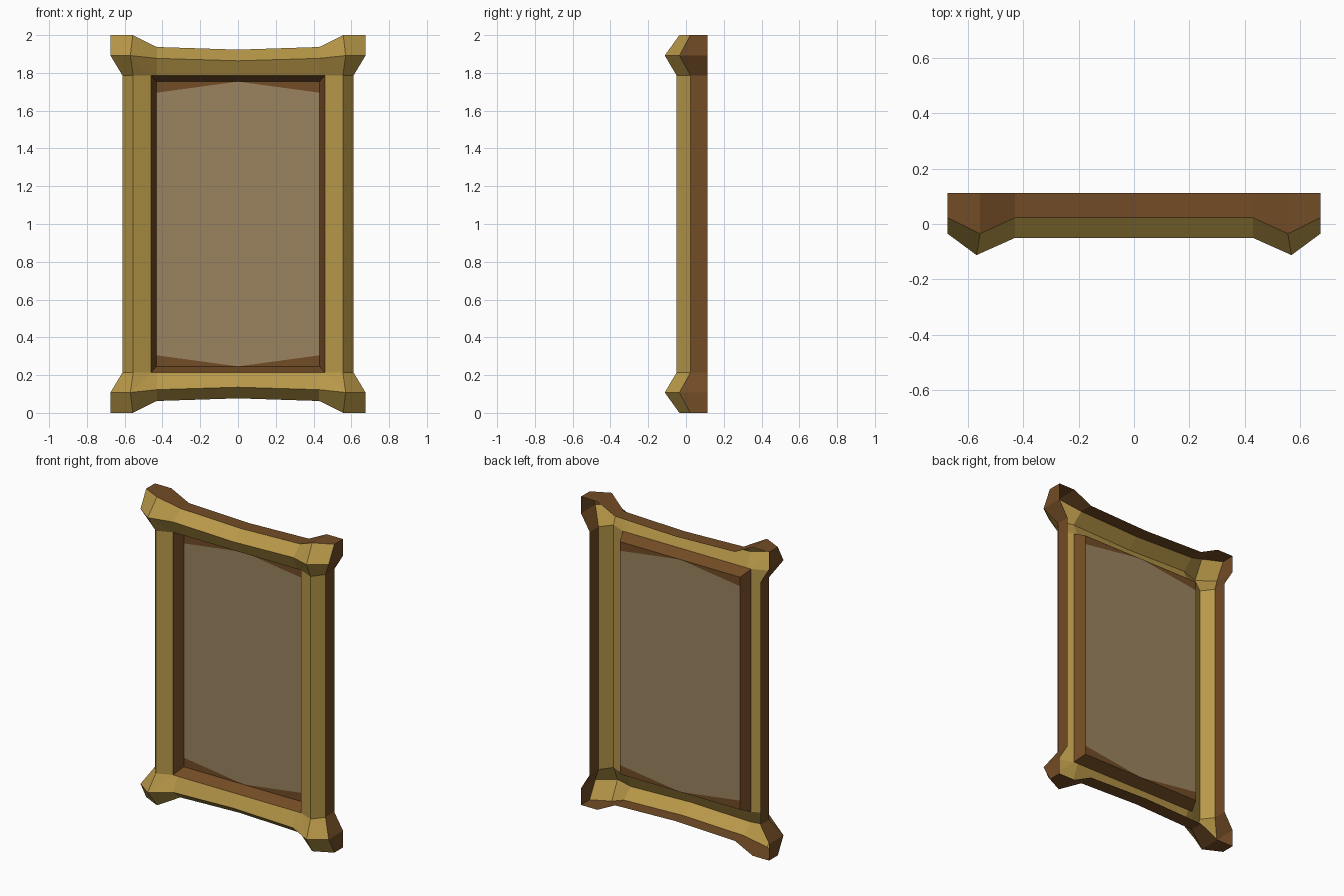
import bpy, bmesh
from mathutils import Vector

if "Cube" in bpy.data.objects:
    bpy.data.objects.remove(bpy.data.objects["Cube"])


def material(name, rgb):
    m = bpy.data.materials.new(name)
    m.diffuse_color = (*rgb, 1)
    m.use_nodes = True
    m.node_tree.nodes["Principled BSDF"].inputs["Base Color"].default_value = m.diffuse_color
    return m


GOLD = material("old gold", (0.479, 0.314, 0.066))
BROWN = material("dark wood", (0.171, 0.072, 0.019))
GLASS = material("dull mirror", (0.330, 0.230, 0.118))


def quarter(name, faces, mat, hint):
    """Build the upper right quarter and mirror it in x and z; hint gives the facing side."""
    bm = bmesh.new()
    for pts in faces:
        f = bm.faces.new([bm.verts.new(p) for p in pts])
        f.normal_update()
        if f.normal.dot(hint(f.calc_center_median())) < 0:
            f.normal_flip()
    bmesh.ops.remove_doubles(bm, verts=bm.verts, dist=0.0005)
    me = bpy.data.meshes.new(name)
    bm.to_mesh(me)
    bm.free()
    me.materials.append(mat)
    ob = bpy.data.objects.new(name, me)
    bpy.context.collection.objects.link(ob)
    ob.location.z = 1
    mod = ob.modifiers.new("mirror", 'MIRROR')
    mod.use_axis = (True, False, True)
    mod.merge_threshold = 0.0005
    return ob


def strips(a, b):
    return [(a[i], a[i + 1], b[i + 1], b[i]) for i in range(len(a) - 1)]


front = lambda c: Vector((0, -1, 0))
outward = lambda c: Vector((c.x if c.x > 0.6 else 0, 0, c.z if c.z > 0.85 else 0))
inward = lambda c: Vector((-c.x if c.x > 0.44 else 0, 0, -c.z))

YO, YR, YI, YP, YB = 0.023, -0.05, -0.01, 0.062, 0.1125

# outer edge from top middle, round the corner, to side middle (z from the centre)
outer = [(0, YO, .923), (.43, YO, .937), (.557, -.035, 1), (.675, YO, 1),
         (.675, -.035, .892), (.612, YO, .787), (.612, YO, 0)]
# ridge of the moulding, with the raised corner point in the middle
ridge = [(0, YR, .864), (.43, YR, .877), (.57, -.1125, .892), (.555, YR, .787), (.555, YR, 0)]
inner = [(0, YI, .787), (.43, YI, .787), (.46, YI, .787), (.46, YI, .787), (.46, YI, 0)]

# gilt moulding: outer slope, corner facet, inner slope
gilt = [(outer[0], outer[1], ridge[1], ridge[0]),
        (outer[1], outer[2], ridge[2], ridge[1]),
        (outer[2], outer[3], outer[4], ridge[2]),
        (outer[4], outer[5], ridge[3], ridge[2]),
        (outer[5], outer[6], ridge[4], ridge[3]),
        (ridge[0], ridge[1], inner[1], inner[0]),
        (ridge[1], ridge[2], inner[2], inner[1]),
        (ridge[2], ridge[3], inner[2]),
        (ridge[3], ridge[4], inner[4], inner[2])]
quarter("gilt_moulding", gilt, GOLD, front)

# wooden outer wall, open at the back
back = [(x, YB, z) for x, y, z in outer]
quarter("outer_wall", strips(outer, back), BROWN, outward)

# sloping wooden liner inside the opening
lip = [(0, YI, .787), (.46, YI, .787), (.46, YI, 0)]
sill = [(0, YP, .754), (.432, YP, .754), (.432, YP, 0)]
quarter("inner_liner", strips(lip, sill), BROWN, inward)

# mirror pane with wooden corner wedges
quarter("mirror_pane", [((0, YP, 0), (.432, YP, 0), (.432, YP, .695), (0, YP, .754))], GLASS, front)
quarter("corner_wedge", [((0, YP, .754), (.432, YP, .754), (.432, YP, .695))], BROWN, front)
